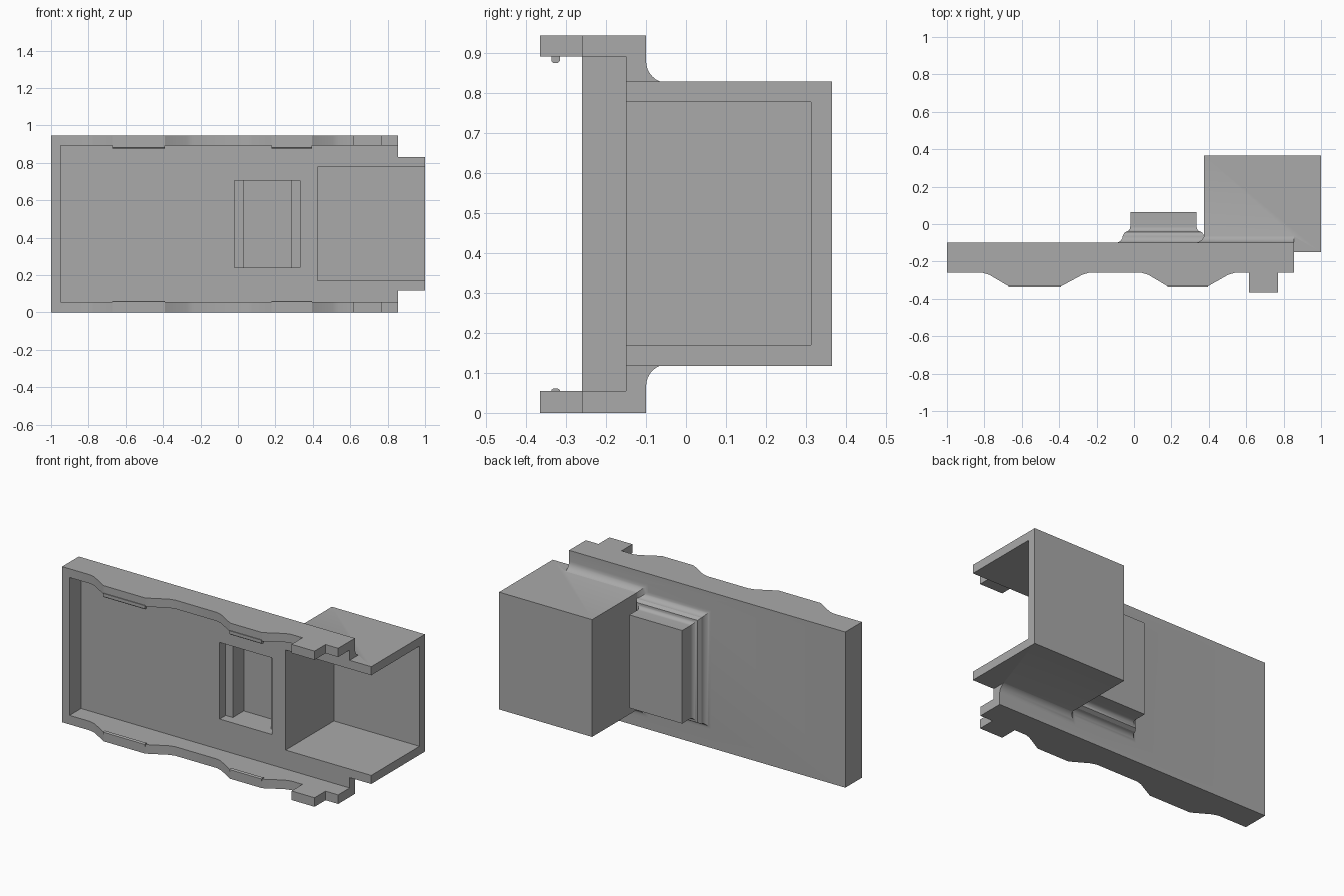
import bpy, bmesh
from math import sin, cos, radians, pi

if "Cube" in bpy.data.objects:
    bpy.data.objects.remove(bpy.data.objects["Cube"], do_unlink=True)

grey = bpy.data.materials.new("plain_grey")
grey.use_nodes = True
grey.diffuse_color = (0.4, 0.4, 0.4, 1)
grey.node_tree.nodes["Principled BSDF"].inputs["Base Color"].default_value = (0.4, 0.4, 0.4, 1)


def loft(name, rings):
    """Closed solid skinned through rings with equal point counts."""
    bm = bmesh.new()
    loops = [[bm.verts.new(p) for p in ring] for ring in rings]
    n = len(loops[0])
    for a, b in zip(loops, loops[1:]):
        for i in range(n):
            j = (i + 1) % n
            bm.faces.new((a[i], a[j], b[j], b[i]))
    bm.faces.new(loops[0])
    bm.faces.new(loops[-1])
    bmesh.ops.recalc_face_normals(bm, faces=bm.faces)
    mesh = bpy.data.meshes.new(name)
    bm.to_mesh(mesh)
    bm.free()
    mesh.materials.append(grey)
    obj = bpy.data.objects.new(name, mesh)
    bpy.context.collection.objects.link(obj)
    return obj


def rect(x0, x1, z0, z1, y):
    return [(x0, y, z0), (x1, y, z0), (x1, y, z1), (x0, y, z1)]


def block(name, x, y, z):
    return loft(name, [rect(*x, *z, yy) for yy in y])


def cove(radius, shift, y, steps=8):
    """Concave quarter round as (outward offset, y) pairs."""
    return [(shift + radius * (1 - sin(t)), y + radius * (1 - cos(t)))
            for t in (pi / 2 * i / steps for i in range(steps + 1))]


def combine(target, tool, operation):
    mod = target.modifiers.new(operation.lower(), 'BOOLEAN')
    mod.operation, mod.solver, mod.object = operation, 'EXACT', tool
    tool.hide_render = True
    bpy.context.view_layer.objects.active = target
    bpy.ops.object.modifier_apply(modifier=mod.name)
    bpy.data.objects.remove(tool, do_unlink=True)


BACK, FLOOR = -0.10, -0.15

# Tray body: rail outline with two swells and a square tab
edge = []
for a, b, c, d in ((-0.81, -0.67, -0.39, -0.24), (0.04, 0.18, 0.395, 0.54)):
    edge += [(a, -0.26), (a + 0.035, -0.27), (b, -0.332),
             (c, -0.332), (d - 0.035, -0.27), (d, -0.26)]
edge += [(0.615, -0.26), (0.615, -0.365), (0.77, -0.365), (0.77, -0.26)]
outline = [(-1, BACK), (-1, -0.26)] + edge + [(0.855, -0.26), (0.855, BACK)]
body = loft("tray_body", [[(x, y, z) for x, y in outline] for z in (0, 0.945)])

# Deep side box and the cove around its base
combine(body, block("side_box", (0.375, 1), (-0.2, 0.365), (0.118, 0.83)), 'UNION')
profile = [(0.051, -0.13)] + cove(0.055, -0.004, BACK)
combine(body, loft("box_cove", [rect(0.375 - o, 0.855, 0.118 - o, 0.83 + o, y)
                                for o, y in profile]), 'UNION')

# Raised window housing with a stepped, coved base
profile = ([(0.078, -0.13)] + cove(0.038, 0.04, BACK)
           + cove(0.028, 0, -0.042) + [(0, 0.065)])
combine(body, loft("window_housing", [rect(-0.02 - o, 0.335 + o, 0.19 - o, 0.755 + o, y)
                                      for o, y in profile]), 'UNION')

# Hollows: tray, side box, window mouth and window well
for x, y, z in (((-0.95, 1.1), (-0.6, FLOOR), (0.055, 0.892)),
                ((0.425, 1.1), (-0.2, 0.313), (0.17, 0.778)),
                ((-0.018, 0.332), (-0.2, -0.092), (0.24, 0.705)),
                ((0.03, 0.285), (-0.2, 0.013), (0.24, 0.705))):
    combine(body, block("hollow", x, y, z), 'DIFFERENCE')

# Keep the coves smooth and the corners sharp
bpy.ops.object.select_all(action='DESELECT')
body.select_set(True)
bpy.context.view_layer.objects.active = body
bpy.ops.object.shade_smooth_by_angle(angle=radians(25))

# Snap ridges inside the swells of both rails
for side, x in (("right", (-0.67, -0.39)), ("left", (0.18, 0.395))):
    for level, root, tip in (("upper", 0.9, 0.876), ("lower", 0.045, 0.061)):
        mid = root + (tip - root) * 0.8
        section = [(-0.337, root), (-0.337, mid), (-0.332, tip),
                   (-0.321, tip), (-0.316, mid), (-0.316, root)]
        loft(f"{level}_{side}_snap_ridge",
             [[(xx, y, z) for y, z in section] for xx in x])
